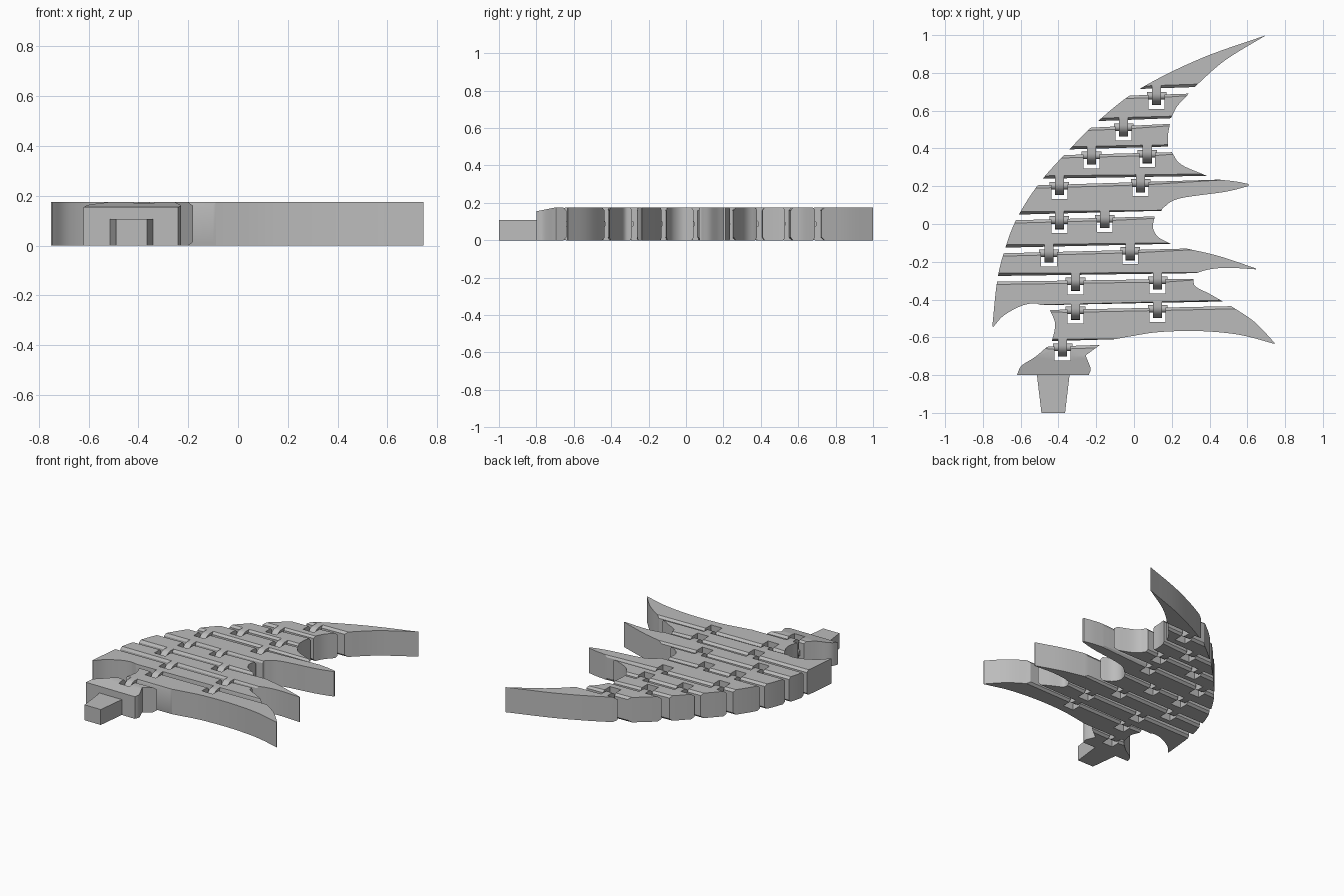
import bpy
import bmesh
import math
from mathutils import Vector

if "Cube" in bpy.data.objects:
    bpy.data.objects.remove(bpy.data.objects["Cube"])

THICK = 0.175
CHAMFER = 0.015
NOTCH_HALF, NOTCH_DEPTH = 0.042, 0.075
TONGUE_HALF = 0.024

grey = bpy.data.materials.new("plain_grey")
grey.use_nodes = True
grey.diffuse_color = (0.5, 0.5, 0.5, 1)
grey.node_tree.nodes["Principled BSDF"].inputs["Base Color"].default_value = grey.diffuse_color


def spline(points, steps=6):
    """Smooth curve through the given points."""
    p = [Vector(q) for q in points]
    p = [2 * p[0] - p[1]] + p + [2 * p[-1] - p[-2]]
    out = []
    for a, b, c, d in zip(p, p[1:], p[2:], p[3:]):
        for i in range(steps):
            t = i / steps
            out.append(b + (c - a) * t / 2 + (2 * a - 5 * b + 4 * c - d) * t * t / 2
                       + (3 * b - a - 3 * c + d) * t ** 3 / 2)
    return out + [p[-2]]


# Long outer edge shared by the plates, from tip to barb
outer_edge = spline([(.7, 1), (.35, .875), (.03, .715), (-.19, .545), (-.37, .365), (-.51, .205),
                     (-.625, .02), (-.69, -.155), (-.725, -.305), (-.75, -.54)], 10)


def outer_point(y):
    for a, b in zip(outer_edge, outer_edge[1:]):
        if b.y <= y <= a.y:
            return a.lerp(b, (a.y - y) / (a.y - b.y))
    return outer_edge[-1].copy()


def outer_run(top, bottom, steps=8):
    return [outer_point(top + (bottom - top) * i / steps) for i in range(steps + 1)]


def finish(bm, name):
    bmesh.ops.recalc_face_normals(bm, faces=bm.faces)
    mesh = bpy.data.meshes.new(name)
    bm.to_mesh(mesh)
    bm.free()
    mesh.materials.append(grey)
    obj = bpy.data.objects.new(name, mesh)
    bpy.context.collection.objects.link(obj)
    return obj


def prism(points, offset):
    """Closed outline pushed along an offset."""
    bm = bmesh.new()
    face = bm.faces.new([bm.verts.new(p) for p in points])
    made = bmesh.ops.extrude_face_region(bm, geom=[face])
    bmesh.ops.translate(bm, vec=offset,
                        verts=[g for g in made["geom"] if isinstance(g, bmesh.types.BMVert)])
    return bm


def on_line(v, line):
    a, b = line
    d = (b - a).normalized()
    return abs(d.cross(v.co.xy - a)) < 1e-4


def hinge(name, x, y):
    """Rounded tongue of the plate behind, and the pin it turns on."""
    profile = [(y + .055, 0), (y + .055, THICK)]
    for i in range(13):
        a = math.pi * (.5 - i / 12)
        profile.append((y + .005 - .06 * math.cos(a), THICK / 2 * (1 + math.sin(a))))
    bm = prism([(x - TONGUE_HALF, py, pz) for py, pz in profile], (2 * TONGUE_HALF, 0, 0))
    finish(bm, name + "_tongue")
    ring = [(x - NOTCH_HALF - .01, y - .005 + .02 * math.cos(a), THICK / 2 + .02 * math.sin(a))
            for a in [math.tau * i / 16 for i in range(16)]]
    finish(prism(ring, (2 * NOTCH_HALF + .02, 0, 0)), name + "_pin")


def plate(name, left, right_runs, hinges=(), front_joint=True, sloped=False):
    """Plate from a left run and right runs, both top to bottom, with notches for hinges."""
    right = [q for run in right_runs for q in (spline(run) if len(run) > 2 else map(Vector, run))]
    a, b = left[0], right[0]
    outline = list(reversed(left))
    for i, x in enumerate(hinges):
        y = a.y + (b.y - a.y) * (x - a.x) / (b.x - a.x)
        lo, hi = x - NOTCH_HALF, x + NOTCH_HALF
        slope = (b.y - a.y) / (b.x - a.x) * NOTCH_HALF
        outline += [Vector(q) for q in ((lo, y - slope), (lo, y - NOTCH_DEPTH),
                                        (hi, y - NOTCH_DEPTH), (hi, y + slope))]
        hinge(f"{name}_hinge_{i + 1}", x, y)
    outline += right
    clean = [p for i, p in enumerate(outline) if (p - outline[i - 1]).length > 1e-4]
    bm = prism([(p.x, p.y, 0) for p in clean], (0, 0, THICK))

    # Chamfer the rims that face neighbouring plates
    lines = []
    if (b - a).length > .01:
        lines.append((a, b))
    if front_joint:
        lines.append((left[-1], right[-1]))
    rims = [e for e in bm.edges if abs(e.verts[0].co.z - e.verts[1].co.z) < 1e-5
            and any(all(on_line(v, ln) for v in e.verts) for ln in lines)]
    bmesh.ops.bevel(bm, geom=rims, offset=CHAMFER, segments=1, affect='EDGES')

    # Gentle fall of the top toward the front
    if sloped:
        bend = -.7
        bmesh.ops.bisect_plane(bm, geom=bm.verts[:] + bm.edges[:] + bm.faces[:],
                               plane_co=(0, bend, 0), plane_no=(0, 1, 0))
        for v in bm.verts:
            if v.co.z > THICK - .001 and v.co.y < bend:
                v.co.z -= .2 * (bend - v.co.y)
    finish(bm, name)


# Plates from the rear tip to the front
plate("tip_plate", outer_run(1, .715, 14), [[(.7, 1), (.48, .865), (.32, .725)]])
plate("second_plate", outer_run(.68, .545), [[(.29, .69), (.23, .625), (.195, .56)]], [.12])
plate("third_plate", outer_run(.51, .395), [[(.19, .53), (.18, .47), (.18, .41)]], [-.055])
plate("fourth_plate", outer_run(.365, .24), [[(.2, .38), (.25, .315), (.385, .255)]], [-.225, .07])
plate("upper_spike_plate", outer_run(.205, .05),
      [[(.45, .235), (.54, .225), (.605, .212)],
       [(.605, .2), (.48, .17), (.24, .135), (.16, .09), (.145, .07)]], [-.395, .035])
plate("sixth_plate", outer_run(.02, -.125),
      [[(.11, .04), (.1, -.02), (.13, -.07), (.195, -.105)]], [-.395, -.155])
plate("middle_spike_plate", outer_run(-.155, -.275),
      [[(.28, -.13), (.45, -.17), (.645, -.235)],
       [(.645, -.24), (.5, -.232), (.4, -.24), (.33, -.26)]], [-.45, -.02])
barb = spline([(-.745, -.545), (-.69, -.485), (-.6, -.435), (-.53, -.42), (-.49, -.43)])
plate("barb_plate", outer_run(-.305, -.54) + barb,
      [[(.315, -.29), (.325, -.33), (.4, -.37), (.47, -.41)]], [-.31, .125])
plate("lower_spike_plate", spline([(-.445, -.455), (-.42, -.515), (-.42, -.56), (-.435, -.62)]),
      [[(.515, -.435), (.64, -.52), (.745, -.63)],
       [(.745, -.635), (.56, -.587), (.35, -.567), (.135, -.572), (-.02, -.595), (-.1, -.61)]],
      [-.31, .125])
plate("collar", spline([(-.46, -.65), (-.525, -.705), (-.595, -.75), (-.62, -.8)]),
      [[(-.18, -.64), (-.255, -.695)], [(-.255, -.7), (-.23, -.765), (-.24, -.8)]],
      [-.378], front_joint=False, sloped=True)

# Tapered mounting stem
finish(prism([(-.515, -.79, 0), (-.49, -1, 0), (-.365, -1, 0), (-.34, -.79, 0)], (0, 0, .108)),
       "mounting_stem")

# Smooth the curved walls, keep the corners sharp
bpy.ops.object.select_all(action='DESELECT')
for obj in bpy.context.collection.objects:
    if obj.type == 'MESH' and grey.name in obj.data.materials:
        obj.select_set(True)
        bpy.context.view_layer.objects.active = obj
bpy.ops.object.shade_smooth_by_angle(angle=math.radians(30))
